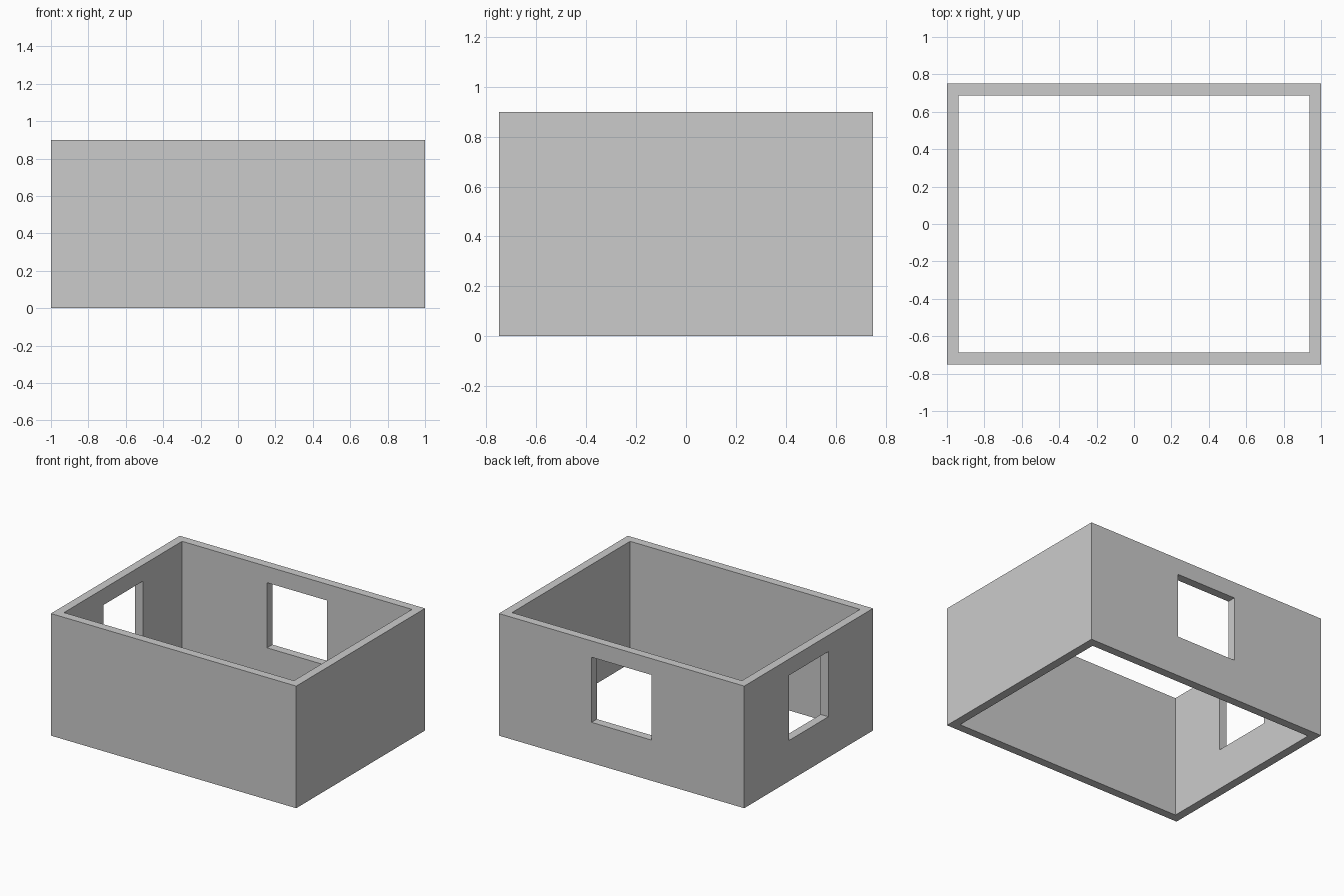
import bpy

if "Cube" in bpy.data.objects:
    bpy.data.objects.remove(bpy.data.objects["Cube"])

LENGTH, DEPTH, HEIGHT, WALL = 2.0, 1.5, 0.9, 0.0625
SILL, HEAD = 0.30, 0.78


def box(name, size, centre):
    bpy.ops.mesh.primitive_cube_add(size=1, location=centre)
    obj = bpy.context.object
    obj.name = name
    obj.scale = size
    bpy.ops.object.transform_apply(location=False, rotation=False, scale=True)
    return obj


def cut(target, cutter):
    cutter.hide_render = True
    cutter.display_type = 'WIRE'
    mod = target.modifiers.new(cutter.name, 'BOOLEAN')
    mod.operation = 'DIFFERENCE'
    mod.solver = 'EXACT'
    mod.object = cutter


# Outer walls
walls = box("walls", (LENGTH, DEPTH, HEIGHT), (0, 0, HEIGHT / 2))

# Open interior, with neither floor nor roof
cut(walls, box("interior_cutter", (LENGTH - 2 * WALL, DEPTH - 2 * WALL, HEIGHT + 0.4),
               (0, 0, HEIGHT / 2)))

# Window openings in the back and left walls
win_h, win_z = HEAD - SILL, (HEAD + SILL) / 2
cut(walls, box("back_window_cutter", (0.49, 4 * WALL, win_h),
               (0, (DEPTH - WALL) / 2, win_z)))
cut(walls, box("left_window_cutter", (4 * WALL, 0.46, win_h),
               (-(LENGTH - WALL) / 2, 0, win_z)))
